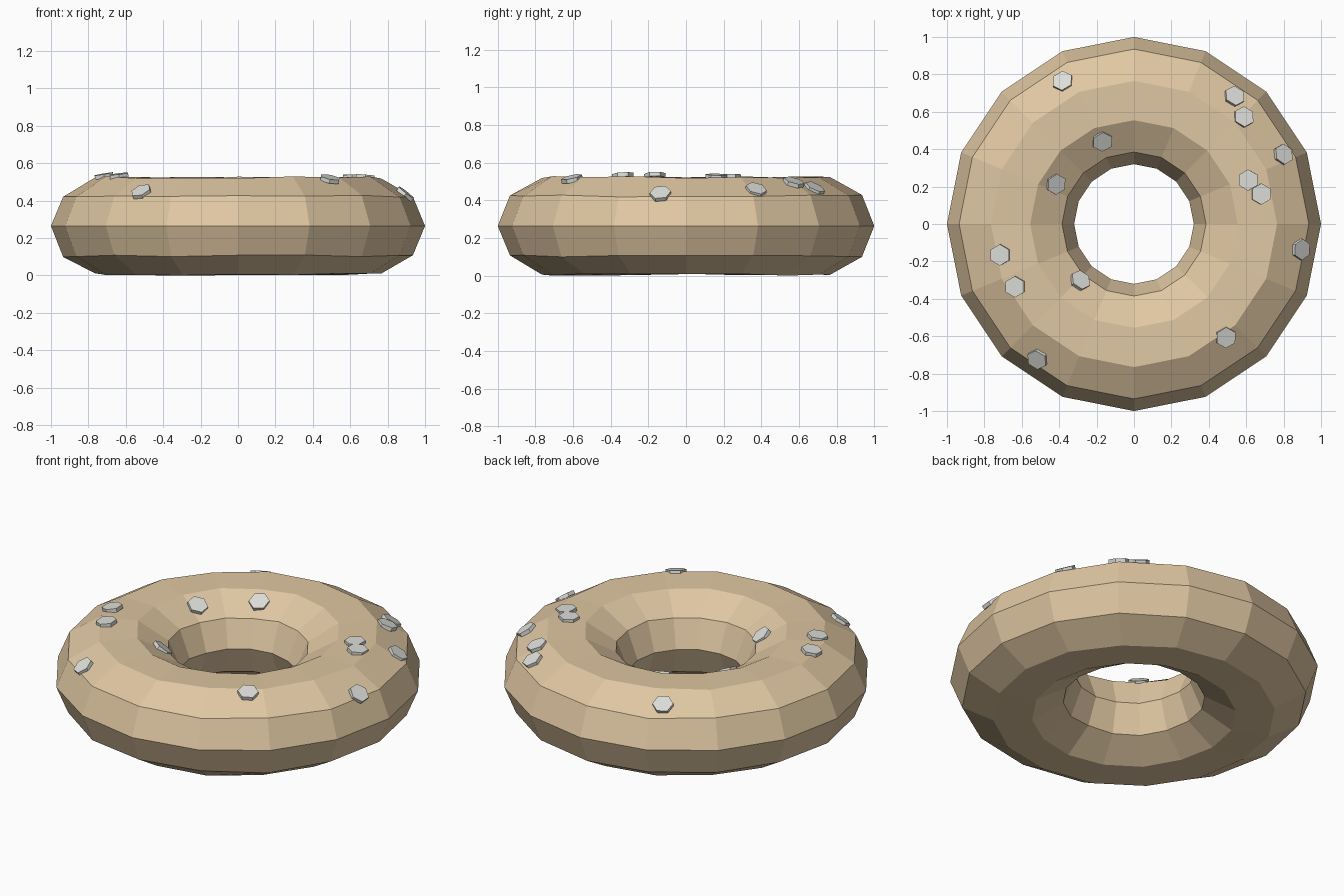
import bpy, bmesh, math, random
from mathutils import Vector

if "Cube" in bpy.data.objects:
    bpy.data.objects.remove(bpy.data.objects["Cube"])

RING, TUBE, HALF_HEIGHT, MIDDLE = 0.66, 0.34, 0.272, 0.27
SIDES, SEGMENTS = 10, 16


def material(name, rgb):
    mat = bpy.data.materials.new(name)
    mat.use_nodes = True
    colour = (*rgb, 1)
    mat.diffuse_color = colour
    mat.node_tree.nodes["Principled BSDF"].inputs["Base Color"].default_value = colour
    return mat


def add_object(name, bm, mat):
    mesh = bpy.data.meshes.new(name)
    bm.to_mesh(mesh)
    bm.free()
    mesh.materials.append(mat)
    obj = bpy.data.objects.new(name, mesh)
    bpy.context.collection.objects.link(obj)
    return obj


dough = material("tan dough", (0.74, 0.57, 0.36))
sugar = material("pale grey sugar", (0.72, 0.72, 0.69))

# Low-poly dough ring: a flattened torus with a slightly uneven surface
random.seed(4)
bm = bmesh.new()
loops = []
for i in range(SEGMENTS):
    a = math.tau * i / SEGMENTS
    loop = []
    for j in range(SIDES):
        t = math.tau * j / SIDES
        r = RING + TUBE * math.cos(t)
        z = MIDDLE + HALF_HEIGHT * math.sin(t)
        if j:
            z += random.uniform(-0.006, 0.006)
        loop.append(bm.verts.new((r * math.cos(a), r * math.sin(a), z)))
    loops.append(loop)
for i in range(SEGMENTS):
    here, there = loops[i], loops[(i + 1) % SEGMENTS]
    for j in range(SIDES):
        k = (j + 1) % SIDES
        bm.faces.new((here[j], there[j], there[k], here[k]))
lowest = min(v.co.z for v in bm.verts)
bmesh.ops.translate(bm, verts=bm.verts, vec=(0, 0, -lowest))
bmesh.ops.recalc_face_normals(bm, faces=bm.faces)
ring = add_object("dough_ring", bm, dough)
bpy.context.view_layer.update()

# Hexagonal sprinkles resting on the upper surface
spots = [(-0.38, 0.76), (0.535, 0.68), (0.585, 0.57), (0.795, 0.37),
         (0.61, 0.235), (0.68, 0.16), (0.89, -0.135), (0.49, -0.605),
         (-0.515, -0.72), (-0.635, -0.335), (-0.715, -0.165),
         (-0.29, -0.305), (-0.42, 0.215), (-0.17, 0.445)]
for n, (x, y) in enumerate(spots, 1):
    r = math.hypot(x, y)
    c = (r - RING) / TUBE
    lean = c / TUBE
    normal = Vector((lean * x / r, lean * y / r,
                     math.sqrt(1 - c * c) / HALF_HEIGHT)).normalized()
    hit, place, _, _ = ring.ray_cast(Vector((x, y, 2)), Vector((0, 0, -1)))
    bm = bmesh.new()
    bmesh.ops.create_cone(bm, cap_ends=True, segments=6,
                          radius1=0.057, radius2=0.057, depth=0.022)
    # Turn a corner toward the back
    top = max(bm.verts, key=lambda v: v.co.y)
    if abs(top.co.x) > 0.01:
        for v in bm.verts:
            v.co.x, v.co.y = -v.co.y, v.co.x
    sprinkle = add_object(f"sprinkle_{n}", bm, sugar)
    sprinkle.location = place + normal * 0.006
    sprinkle.rotation_mode = 'QUATERNION'
    sprinkle.rotation_quaternion = Vector((0, 0, 1)).rotation_difference(normal)
